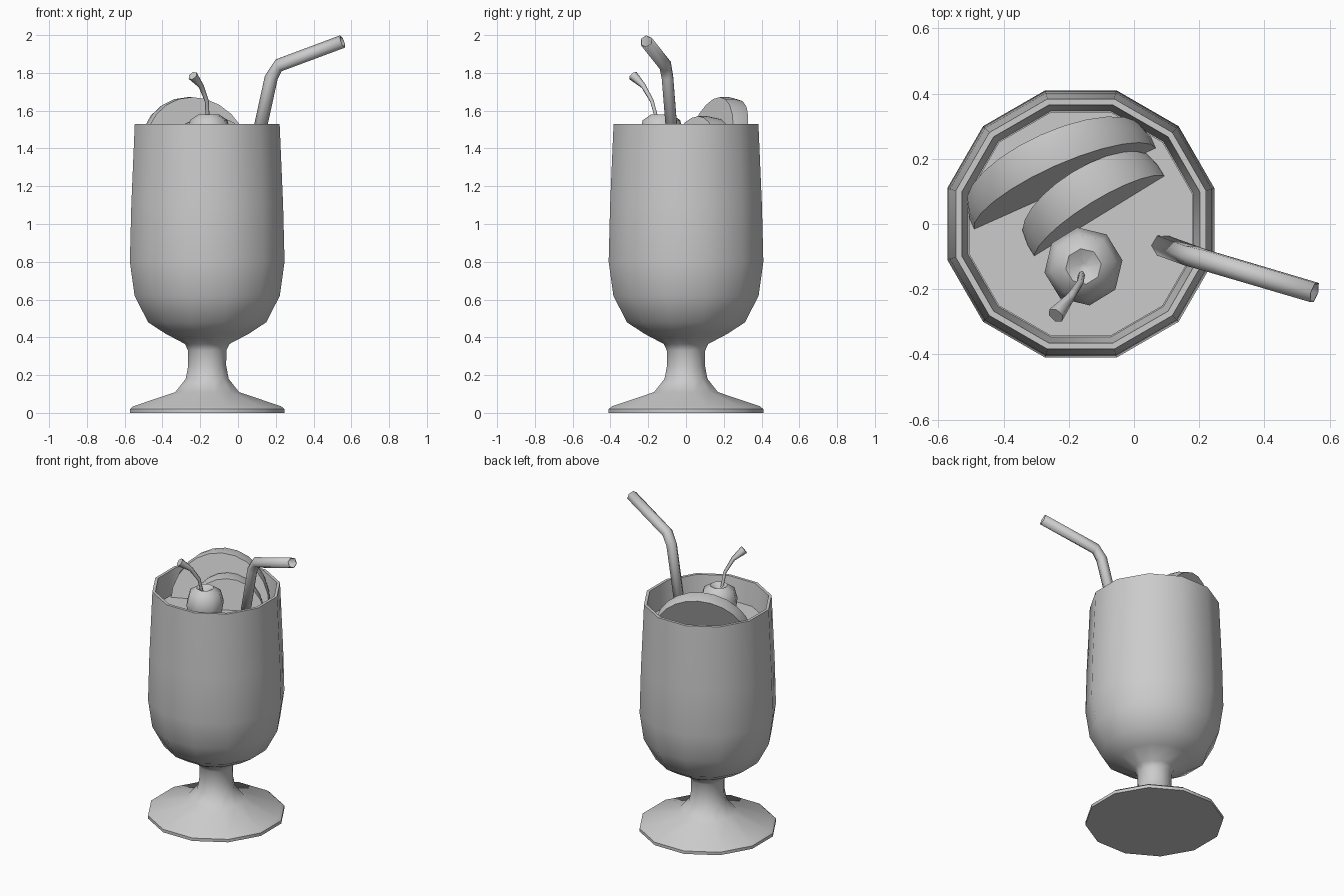
import bpy, bmesh, math
from mathutils import Vector

if "Cube" in bpy.data.objects:
    bpy.data.objects.remove(bpy.data.objects["Cube"])

grey = bpy.data.materials.new("light grey")
grey.diffuse_color = (0.6, 0.6, 0.6, 1)
grey.use_nodes = True
grey.node_tree.nodes["Principled BSDF"].inputs["Base Color"].default_value = grey.diffuse_color
CX = -0.163          # axis of the glass


def finish(name, bm, angle=40):
    bmesh.ops.remove_doubles(bm, verts=bm.verts, dist=0.0005)
    bmesh.ops.recalc_face_normals(bm, faces=bm.faces)
    me = bpy.data.meshes.new(name)
    bm.to_mesh(me)
    bm.free()
    me.materials.append(grey)
    ob = bpy.data.objects.new(name, me)
    bpy.context.collection.objects.link(ob)
    bpy.ops.object.select_all(action='DESELECT')
    bpy.context.view_layer.objects.active = ob
    ob.select_set(True)
    bpy.ops.object.shade_smooth_by_angle(angle=math.radians(angle))
    return ob


def skin(bm, rings, closed=True):
    """Join successive rings of points with quads."""
    rows = [[bm.verts.new(p) for p in ring] for ring in rings]
    for a, b in zip(rows, rows[1:]):
        n = len(a)
        for i in range(n if closed else n - 1):
            j = (i + 1) % n
            bm.faces.new((a[i], a[j], b[j], b[i]))
    return rows


def lathe(name, profile, sides, x, y, angle=40, turn=0.5):
    bm = bmesh.new()
    rings = []
    for r, z in profile:
        rings.append([(x + r * math.cos((i + turn) * math.tau / sides),
                       y + r * math.sin((i + turn) * math.tau / sides), z)
                      for i in range(sides)])
    rows = skin(bm, rings)
    bm.faces.new(rows[0])
    bm.faces.new(rows[-1])
    return finish(name, bm, angle)


def tube(name, path, radii, sides, capped):
    pts = [Vector(p) for p in path]
    bm = bmesh.new()
    rings = []
    for k, p in enumerate(pts):
        d = (pts[min(k + 1, len(pts) - 1)] - pts[max(k - 1, 0)]).normalized()
        u = d.cross(Vector((0, 1, 0))).normalized()
        v = d.cross(u)
        rings.append([p + radii[k] * (u * math.cos(t) + v * math.sin(t))
                      for t in (i * math.tau / sides for i in range(sides))])
    rows = skin(bm, rings)
    if capped:
        bm.faces.new(rows[0])
        bm.faces.new(rows[-1])
    return finish(name, bm, 65)


def wedge(name, start, end, z0, lean, bulge):
    """Half-round fruit wedge standing on the chord from start to end."""
    a, b = Vector((*start, z0)), Vector((*end, z0))
    mid, along = (a + b) / 2, (b - a).normalized()
    out = Vector((-along.y, along.x, 0))
    R = (b - a).length / 2
    rows = [(0, 0, 0), (1, 0, lean), (1, 0.035, lean + 0.02),
            (0.96, 0.075, bulge - 0.075), (0, 0.075, 0)]
    rings = []
    for k in range(13):
        t = math.pi * k / 12
        c, s = math.cos(t), math.sin(t)
        rings.append([mid + along * R * f * c + out * (off + swell * s)
                      + Vector((0, 0, R * f * s)) for f, off, swell in rows])
    bm = bmesh.new()
    skin(bm, rings, closed=False)
    return finish(name, bm)


# Footed glass with thin rim and inner wall
lathe("glass", [(0.424, 0), (0.424, 0.02), (0.405, 0.035), (0.175, 0.11),
                (0.118, 0.18), (0.104, 0.25), (0.105, 0.33), (0.122, 0.365),
                (0.23, 0.42), (0.324, 0.48), (0.398, 0.62), (0.424, 0.80),
                (0.416, 1.1), (0.397, 1.53), (0.378, 1.53), (0.358, 1.37)],
      12, CX, 0)

# Drink surface
lathe("drink", [(0.355, 1.35), (0.355, 1.38)], 12, CX, 0)

# Fruit wedges
wedge("back_fruit_wedge", (-0.49, -0.02), (0.07, 0.23), 1.365, 0.08, 0.185)
wedge("front_fruit_wedge", (-0.305, -0.112), (0.105, 0.14), 1.33, 0.06, 0.17)

# Cherry with dimpled top, and its stem
lathe("cherry", [(0.01, 1.555), (0.055, 1.58), (0.1, 1.55), (0.121, 1.475),
                 (0.105, 1.40), (0.055, 1.345)], 8, -0.155, -0.13, 60, 0.2)
tube("cherry_stem", [(-0.16, -0.15, 1.54), (-0.165, -0.18, 1.65),
                     (-0.195, -0.225, 1.73), (-0.24, -0.28, 1.785)],
     [0.01, 0.011, 0.014, 0.027], 6, True)

# Bent hollow straw
straw = tube("straw", [(0.085, -0.065, 1.36), (0.176, -0.098, 1.775),
                       (0.215, -0.11, 1.84), (0.553, -0.21, 1.966)],
             [0.035] * 4, 6, False)
wall = straw.modifiers.new("wall", 'SOLIDIFY')
wall.thickness = 0.006
wall.offset = -1
